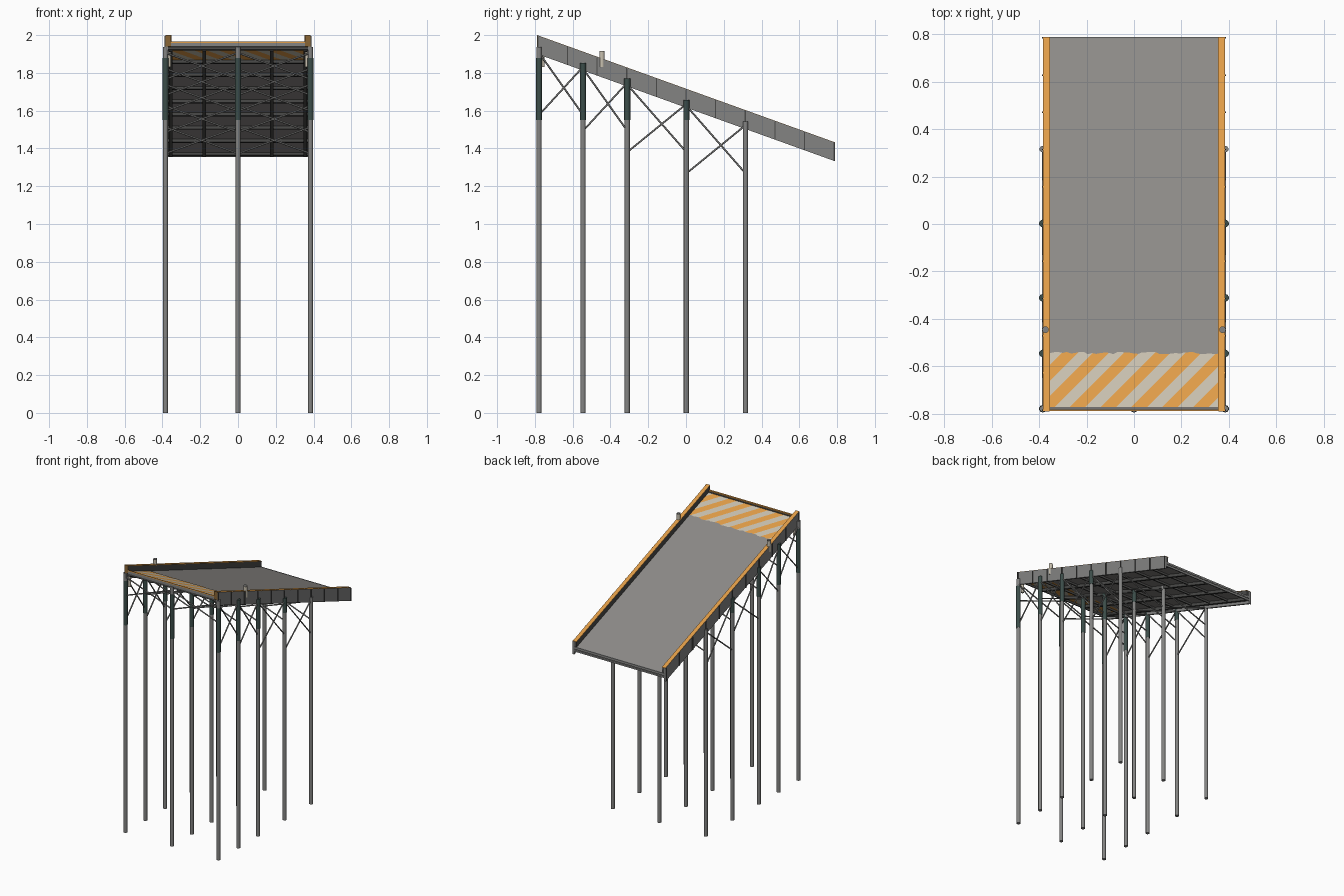
import bpy, bmesh, math, random
from mathutils import Vector

if "Cube" in bpy.data.objects:
    bpy.data.objects.remove(bpy.data.objects["Cube"])
random.seed(4)

def mat(name, r, g, b):
    m = bpy.data.materials.new(name)
    m.diffuse_color = (r, g, b, 1)
    m.use_nodes = True
    m.node_tree.nodes["Principled BSDF"].inputs["Base Color"].default_value = m.diffuse_color
    return m

STEEL = mat("grey steel", 0.23, 0.23, 0.225)
DARK = mat("dark steel", 0.07, 0.07, 0.068)
GREEN = mat("dark green coating", 0.045, 0.075, 0.068)
DECK = mat("deck grey", 0.27, 0.258, 0.247)
ORANGE = mat("safety orange", 0.76, 0.34, 0.065)
CREAM = mat("worn cream", 0.58, 0.53, 0.43)
BROWN = mat("rust brown", 0.25, 0.13, 0.035)

SLOPE = -0.36
L = 0.788

def Z(y, off=0.0):
    """Height of the ramp's top line at y."""
    return 2.0 + SLOPE * (y + L) + off

def finish(bm, name, *mats):
    bmesh.ops.recalc_face_normals(bm, faces=bm.faces)
    me = bpy.data.meshes.new(name)
    bm.to_mesh(me)
    bm.free()
    ob = bpy.data.objects.new(name, me)
    for m in mats:
        me.materials.append(m)
    bpy.context.collection.objects.link(ob)
    return ob

def slab(name, x0, x1, y0, y1, low, high, m):
    """Box that follows the ramp slope, with upright ends."""
    bm = bmesh.new()
    bmesh.ops.create_cube(bm, size=1)
    for v in bm.verts:
        x = x0 if v.co.x < 0 else x1
        y = y0 if v.co.y < 0 else y1
        v.co = (x, y, Z(y, low if v.co.z < 0 else high))
    return finish(bm, name, m)

def rod(name, a, b, r, m, sides=10):
    """Straight smooth-sided bar between two points."""
    a, b = Vector(a), Vector(b)
    d = b - a
    bm = bmesh.new()
    bmesh.ops.create_cone(bm, cap_ends=True, segments=sides, radius1=r, radius2=r, depth=d.length)
    q = d.to_track_quat('Z', 'Y')
    for v in bm.verts:
        v.co = q @ v.co + (a + b) / 2
    for f in bm.faces:
        f.smooth = True
    for e in bm.edges:
        e.smooth = e.calc_face_angle(0) < math.radians(65)
    return finish(bm, name, m)

# deck plate
slab("deck", -0.372, 0.372, -0.78, 0.785, -0.06, -0.045, DECK)

# side walls, kerbs, orange caps and ribs
for s in (-1, 1):
    def sl(name, a, b, *rest):
        slab(name, min(s * a, s * b), max(s * a, s * b), *rest)
    sl("side_wall", 0.371, 0.383, -L, L, -0.10, -0.0015, STEEL)
    sl("kerb", 0.355, 0.372, -L + 0.003, L - 0.002, -0.06, -0.004, DARK)
    sl("kerb_cap", 0.353, 0.3825, -L, L, -0.004, 0.0, ORANGE)
    sl("kerb_end", 0.355, 0.3835, -L - 0.002, -L + 0.002, -0.06, -0.001, BROWN)
    for i in range(11):
        y = -0.784 + i * 0.1568
        sl("wall_rib", 0.38, 0.388, y - 0.003, y + 0.003, -0.10, -0.004, DARK)
    # bollards
    rod("bollard", (s * 0.373, -0.445, 1.83), (s * 0.373, -0.445, 1.912), 0.014, CREAM, 12)
    rod("bollard_lid", (s * 0.373, -0.445, 1.912), (s * 0.373, -0.445, 1.917), 0.0125, STEEL, 12)
    rod("lower_stub", (s * 0.365, -0.758, 1.83), (s * 0.365, -0.758, 1.91), 0.01, CREAM, 12)

# frame under the deck
for x in (-0.355, -0.178, 0, 0.178, 0.355):
    slab("joist", x - 0.009, x + 0.009, -0.78, 0.78, -0.082, -0.06, DARK)
for i in range(9):
    y = -0.775 + i * 0.1938
    slab("cross_beam", -0.371, 0.371, y - 0.007, y + 0.007, -0.075, -0.058, DARK)

# end edges
slab("front_edge", -0.355, 0.355, -0.788, -0.78, -0.06, -0.042, STEEL)
slab("front_edge_strip", -0.355, 0.355, -0.788, -0.781, -0.042, -0.034, ORANGE)
slab("front_edge_lip", -0.355, 0.355, -0.778, -0.772, -0.045, -0.04, DARK)
slab("back_edge", -0.372, 0.372, 0.781, 0.788, -0.056, -0.043, STEEL)
slab("back_lower_bar", -0.372, 0.372, 0.779, 0.788, -0.078, -0.066, STEEL)

# striped landing zone with a worn edge, on the top and the underside
P, W, K0 = 0.13, 0.066, -0.02      # stripe period, width and shift along x
def stripes(name, off, up):
    bm = bmesh.new()
    n = 40
    pts = [(-0.353, -0.771), (0.353, -0.771)]
    for i in range(n + 1):
        pts.append((0.353 - 0.706 * i / n, -0.543 + random.uniform(-0.006, 0.005)))
    bm.faces.new([bm.verts.new((x, y, Z(y, off))) for x, y in pts])
    nrm = Vector((1, -1, 0)).normalized()
    for k in range(0, 12):
        for e in (0, W):
            bmesh.ops.bisect_plane(bm, geom=bm.verts[:] + bm.edges[:] + bm.faces[:],
                                   plane_co=(K0 + k * P + e, 0, 0), plane_no=nrm)
    for f in bm.faces:
        d = [v.co.x - v.co.y for v in f.verts]
        mid = (min(d) + max(d)) / 2
        f.material_index = 0 if ((mid - K0) % P) < W else 1
    ob = finish(bm, name, ORANGE, CREAM)
    for p in ob.data.polygons:
        if (p.normal.z > 0) != up:
            p.flip()
stripes("landing_stripes", -0.043, True)
stripes("underside_stripes", -0.061, False)

# posts with coated upper sleeves
ROWS = (-0.778, -0.545, -0.311, 0.002, 0.315)
XS = (-0.384, 0, 0.384)
def top(y):
    return Z(y, -0.06)
for j, y in enumerate(ROWS):
    for x in XS:
        rod("post", (x, y, 0), (x, y, top(y)), 0.014, STEEL)
        if top(y) > 1.6:
            end = 1.88 if j == 0 else top(y) + (0.001 if x else -0.001)
            rod("post_sleeve", (x, y, 1.55), (x, y, end), 0.016, GREEN)

# crossed braces along both sides
R = 0.0048
for x in (-0.384, 0.384):
    for a, b in zip(ROWS, ROWS[1:]):
        low = top(b) - 0.275
        rod("side_brace", (x, a, top(a) - 0.03), (x, b, low), R, STEEL, 6)
        rod("side_brace", (x, a, low), (x, b, top(b) - 0.02), R, STEEL, 6)

# crossed braces across each row
for y in ROWS:
    hi, low = top(y) - 0.03, top(y) - 0.17
    for s in (-1, 1):
        rod("row_brace", (s * 0.384, y, hi), (0, y, low), R, STEEL, 6)
        rod("row_brace", (s * 0.384, y, low), (0, y, hi), R, STEEL, 6)
